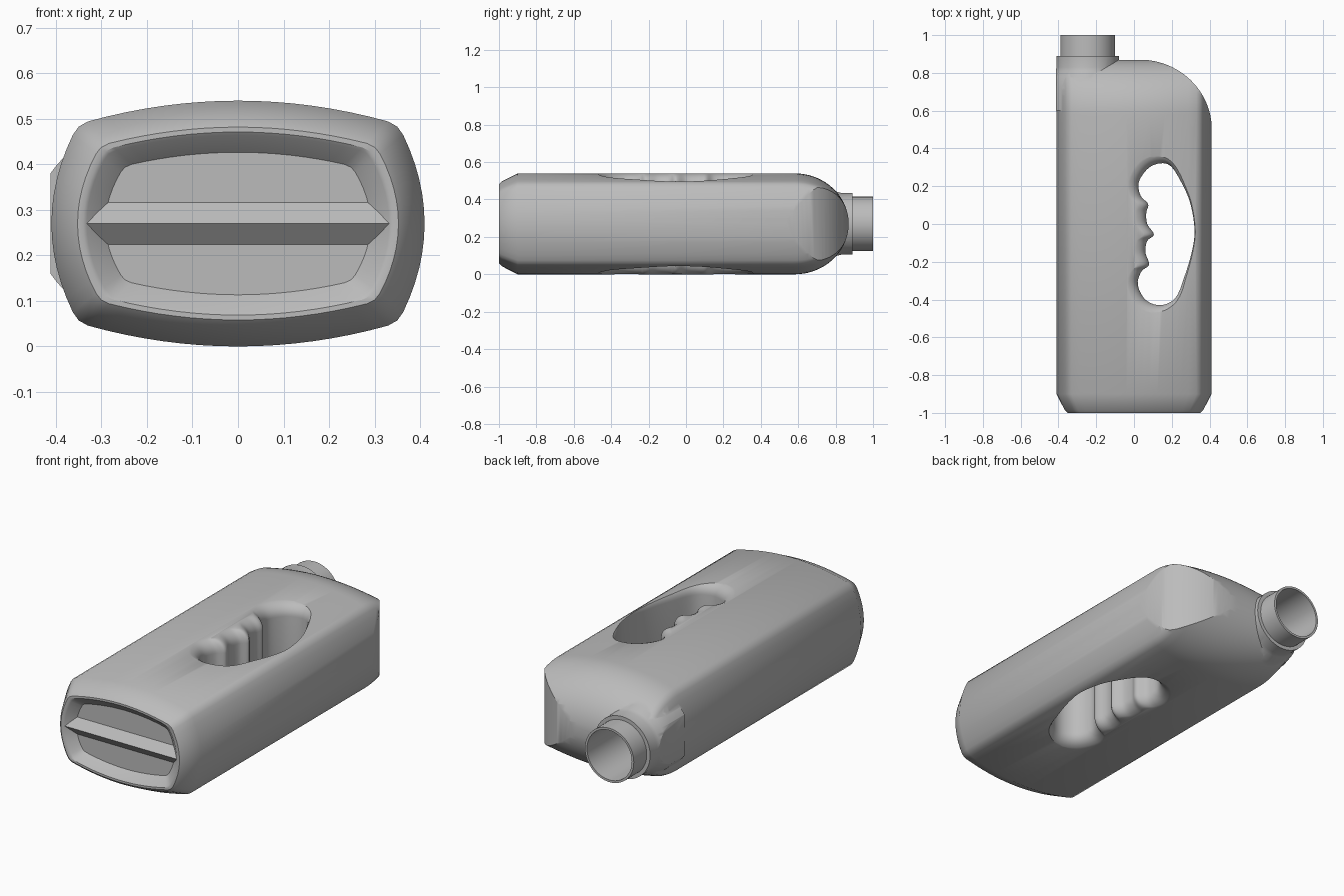
import bpy
import bmesh
import math
from mathutils import Vector

if "Cube" in bpy.data.objects:
    bpy.data.objects.remove(bpy.data.objects["Cube"], do_unlink=True)

MID = 0.27            # height of the jug's long axis
NECK_X = -0.245       # sideways position of the neck

plastic = bpy.data.materials.new("grey plastic")
plastic.use_nodes = True
plastic.diffuse_color = (0.5, 0.5, 0.5, 1)
plastic.node_tree.nodes["Principled BSDF"].inputs["Base Color"].default_value = (0.5, 0.5, 0.5, 1)


def loft(name, rings):
    """Skin a closed solid through rings of equal point count."""
    bm = bmesh.new()
    loops = [[bm.verts.new(p) for p in ring] for ring in rings]
    n = len(loops[0])
    for a, b in zip(loops, loops[1:]):
        for i in range(n):
            j = (i + 1) % n
            bm.faces.new((a[i], a[j], b[j], b[i]))
    bm.faces.new(loops[0])
    bm.faces.new(loops[-1])
    bmesh.ops.recalc_face_normals(bm, faces=bm.faces)
    mesh = bpy.data.meshes.new(name)
    bm.to_mesh(mesh)
    bm.free()
    mesh.materials.append(plastic)
    obj = bpy.data.objects.new(name, mesh)
    bpy.context.collection.objects.link(obj)
    return obj


def activate(obj):
    bpy.ops.object.select_all(action="DESELECT")
    obj.select_set(True)
    bpy.context.view_layer.objects.active = obj


def combine(target, other, operation):
    """Apply a boolean and discard the second solid."""
    other.hide_render = True
    mod = target.modifiers.new("combine", "BOOLEAN")
    mod.operation = operation
    mod.solver = "EXACT"
    mod.object = other
    activate(target)
    bpy.ops.object.modifier_apply(modifier=mod.name)
    bpy.data.objects.remove(other, do_unlink=True)


def barrel_section():
    """Bulging rectangle with softened corners, as (x, z) about the centre."""
    top = [(x, 0.27 - 0.05 * (x / 0.345) ** 2)
           for x in (0.33 - 0.66 * i / 16 for i in range(17))]
    side = [(0.41 - 0.06 * (z / 0.22) ** 2, z)
            for z in (-0.195 + 0.39 * i / 12 for i in range(13))]
    corner = (0.35, 0.213)
    half = side + [corner] + top + [(-corner[0], corner[1])]
    other = [(-x, -z) for x, z in side] + [(-corner[0], -corner[1])]
    other += [(-x, -z) for x, z in top] + [(corner[0], -corner[1])]
    return half + other


SECTION = barrel_section()


def body_ring(y, sx, sz):
    return [(x * sx, y, MID + z * sz) for x, z in SECTION]


def round_ring(radius, y, count=64):
    return [(NECK_X + radius * math.cos(a), y, MID + radius * math.sin(a))
            for a in (math.tau * i / count for i in range(count))]


# Body: recessed base, chamfer, straight walls and domed shoulder
rings = [body_ring(*r) for r in (
    (-0.955, 0.71, 0.58), (-0.995, 0.81, 0.72), (-1, 0.83, 0.745),
    (-1, 0.86, 0.785), (-0.985, 0.895, 0.84), (-0.9, 1, 1))]
for i in range(18):
    t = math.radians(5 * i)
    rings.append(body_ring(0.58 + 0.29 * math.sin(t), 1, math.cos(t)))
body = loft("jug_body", rings)

# Neck: flared root, collar and narrower spout
neck = loft("neck", [round_ring(*r) for r in (
    (0.2, 0.6), (0.2, 0.72), (0.185, 0.78), (0.17, 0.81), (0.165, 0.83),
    (0.165, 0.89), (0.145, 0.89), (0.145, 1))])
combine(body, neck, "UNION")

# Rounded far shoulder, trimmed by the plan outline
outline = [(-0.412, -1.1), (0.412, -1.1)]
for i in range(25):
    a = math.radians(90 * i / 24)
    outline.append((0.03 + 0.382 * math.cos(a), 0.5 + 0.37 * math.sin(a)))
outline += [(-0.05, 0.872), (-0.06, 1.1), (-0.412, 1.1)]
trim = loft("outline_trim", [[(x, y, z) for x, y in outline] for z in (-0.2, 0.8)])
combine(body, trim, "INTERSECT")

# Handle opening with finger grips
GRIP = [(0.13, 0.32), (0.07, 0.29), (0.025, 0.22), (0.035, 0.15), (0.075, 0.105),
        (0.065, 0.06), (0.07, 0), (0.105, -0.055), (0.07, -0.09), (0.06, -0.15),
        (0.08, -0.215), (0.04, -0.25), (0.02, -0.32), (0.06, -0.4), (0.14, -0.43),
        (0.22, -0.39), (0.27, -0.27), (0.31, -0.13), (0.32, -0.02), (0.295, 0.12),
        (0.24, 0.24), (0.19, 0.31)]


def smooth_loop(points, steps=5):
    pts = [Vector(p) for p in points]
    n = len(pts)
    result = []
    for i in range(n):
        a, b, c, d = (pts[(i + k) % n] for k in (-1, 0, 1, 2))
        for s in range(steps):
            t = s / steps
            result.append(0.5 * (2 * b + (c - a) * t + (2 * a - 5 * b + 4 * c - d) * t ** 2
                                 + (3 * b - a - 3 * c + d) * t ** 3))
    return result


GRIP_LOOP = smooth_loop(GRIP)


def grip_ring(offset, height):
    ring = []
    for p in GRIP_LOOP:
        spine = Vector((0.17, min(max(p.y, -0.3), 0.2)))
        q = p + (p - spine).normalized() * offset
        ring.append((q.x, q.y, MID + height))
    return ring


FLARE = 0.07
levels = [(0, 0.205)]
for i in range(1, 8):
    t = math.radians(10 * i)
    levels.append((FLARE * (1 - math.cos(t)), 0.205 + 0.065 * math.sin(t)))
levels.append((FLARE * 1.7, 0.29))
opening = loft("handle_opening",
               [grip_ring(o, -h) for o, h in reversed(levels)]
               + [grip_ring(o, h) for o, h in levels])
combine(body, opening, "DIFFERENCE")

# Hollow spout
bore = loft("spout_bore", [round_ring(0.133, y) for y in (0.35, 1.1)])
combine(body, bore, "DIFFERENCE")

# Roof-shaped rib across the base
rib = loft("base_rib", [
    [(s * 0.3, -0.94, MID - 0.05), (s * 0.3, -0.955, MID - 0.046),
     (s * 0.335, -0.995, MID), (s * 0.3, -0.955, MID + 0.046),
     (s * 0.3, -0.94, MID + 0.05)] for s in (-1, 1)])

activate(body)
bpy.ops.object.shade_smooth_by_angle(angle=math.radians(32))
